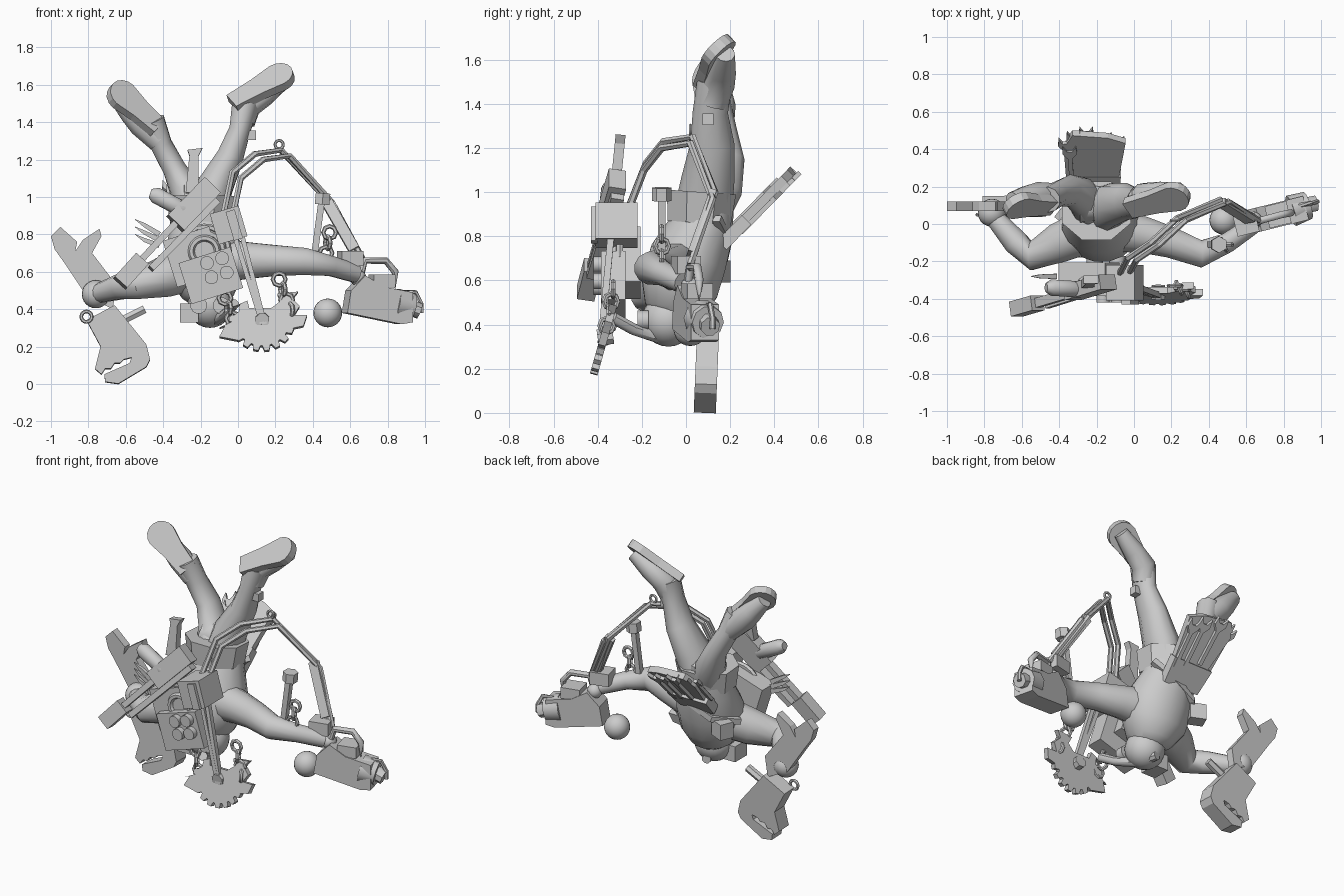
import bpy, bmesh, math
from mathutils import Vector as V, Matrix


def finish(name, bm, smooth=False):
    bmesh.ops.recalc_face_normals(bm, faces=bm.faces)
    me = bpy.data.meshes.new(name)
    bm.to_mesh(me)
    bm.free()
    ob = bpy.data.objects.new(name, me)
    bpy.context.collection.objects.link(ob)
    if smooth:
        bpy.context.view_layer.objects.active = ob
        ob.select_set(True)
        bpy.ops.object.shade_smooth_by_angle(angle=math.radians(45))
        ob.select_set(False)


def prism(name, pts, o, u, v, t):
    """Outline in the u,v plane, extruded to thickness t about it."""
    o, u, v = V(o), V(u).normalized(), V(v)
    v = (v - u * v.dot(u)).normalized()
    n = u.cross(v)
    bm = bmesh.new()
    f = bm.faces.new([bm.verts.new(o + u * a + v * b - n * t / 2) for a, b in pts])
    r = bmesh.ops.extrude_face_region(bm, geom=[f])
    bmesh.ops.translate(bm, vec=n * t, verts=[x for x in r['geom'] if isinstance(x, bmesh.types.BMVert)])
    finish(name, bm)


def block(name, c, w, h, t, u=(1, 0, 0), v=(0, 0, 1)):
    prism(name, [(-w/2, -h/2), (w/2, -h/2), (w/2, h/2), (-w/2, h/2)], c, u, v, t)


def bar(name, a, b, w, t, side=(0, 1, 0)):
    a, b = V(a), V(b)
    d = b - a
    block(name, (a + b) / 2, d.length, w, t, d, d.cross(V(side)))


def tube(name, pts, radii, sides=12, smooth=True):
    """Capped tube; each radius is a number or (x-ish, y-ish) pair."""
    pts = [V(p) for p in pts]
    if not isinstance(radii, list):
        radii = [radii] * len(pts)
    bm, rings = bmesh.new(), []
    ref = V((1, 0, 0)) if abs((pts[-1] - pts[0]).normalized().x) < .7 else V((0, 0, 1))
    for i, p in enumerate(pts):
        d = (pts[min(i + 1, len(pts) - 1)] - pts[max(i - 1, 0)]).normalized()
        e = (ref - d * ref.dot(d)).normalized()
        g = d.cross(e)
        r = radii[i] if isinstance(radii[i], tuple) else (radii[i],) * 2
        ang = [math.tau * (k + .5) / sides for k in range(sides)]
        rings.append([bm.verts.new(p + e * r[0] * math.cos(a) + g * r[1] * math.sin(a)) for a in ang])
    for A, B in zip(rings, rings[1:]):
        for k in range(sides):
            bm.faces.new((A[k], A[(k + 1) % sides], B[(k + 1) % sides], B[k]))
    bm.faces.new(rings[0])
    bm.faces.new(rings[-1])
    finish(name, bm, smooth)


def ball(name, c, r):
    bm = bmesh.new()
    bmesh.ops.create_uvsphere(bm, u_segments=20, v_segments=12, radius=r, matrix=Matrix.Translation(c))
    finish(name, bm, True)


def ring(name, c, R, r, axis=(0, 1, 0), seg=16):
    bpy.ops.mesh.primitive_torus_add(location=c, rotation=V(axis).to_track_quat('Z', 'Y').to_euler(),
        major_radius=R, minor_radius=r, major_segments=seg, minor_segments=6)
    bpy.context.object.name = name


# torso and head (upside down)
tube('torso', [(-.2, .09, .97), (-.2, .07, .84), (-.18, .01, .7), (-.17, -.03, .57), (-.16, -.05, .47), (-.16, -.06, .42)],
     [(.15, .13), (.17, .15), (.21, .18), (.2, .18), (.14, .14), (.08, .08)], 16)
tube('jacket_hem', [(-.2, .07, 1.0), (-.2, .06, .86)], [(.2, .17), (.175, .155)], 8, False)
ball('head', (-.15, -.08, .42), .12)
for x in (-.21, -.09):
    tube('goggle', [(x, -.17, .42), (x, -.22, .42)], .045, 12)
tube('breathing_hose', [(-.16, .02, .34), (-.12, -.12, .34), (-.06, -.24, .38), (-.02, -.33, .43)], .028, 8)
block('collar_pack', (-.26, -.12, .38), .1, .1, .12)
block('chest_pack', (-.24, -.27, .68), .26, .26, .13, (.95, 0, .3))
block('back_pouch', (-.36, .14, .64), .1, .1, .09, (.9, -.4, 0))
tube('strap', [(-.41, .03, .66), (-.3, .17, .7), (-.15, .19, .78), (-.03, .14, .88)], .025, 4, False)

# legs
tube('right_leg', [(-.16, .08, .93), (-.12, .1, 1.06), (-.04, .12, 1.22), (.01, .11, 1.36), (.04, .13, 1.5)],
     [(.1, .13), (.1, .12), (.075, .1), (.06, .08), (.075, .08)], 10)
tube('left_leg', [(-.24, .09, .93), (-.28, .15, 1.03), (-.34, .18, 1.15), (-.41, .16, 1.28), (-.46, .13, 1.41)],
     [(.1, .12), (.085, .11), (.065, .085), (.06, .07), (.07, .07)], 10)
tube('crotch', [(-.3, .1, .99), (-.2, .11, .98), (-.11, .1, .99)], .1, 8)
block('shin_tag', (.07, .1, 1.33), .05, .05, .05)


# boots: flat sole outline rounded at the toe, with a tapered upper
def boot(side, heel, toe, normal, ankle):
    heel, toe, n = V(heel), V(toe), V(normal)
    L, u = (toe - heel).length, (toe - heel).normalized()
    n = (n - u * n.dot(u)).normalized()
    out = [(-.03, -.055), (L * .5, -.065)]
    out += [(L + .085 * math.cos(a), .085 * math.sin(a)) for a in [math.pi * (k / 8 - .5) for k in range(9)]]
    out += [(L * .5, .065), (-.03, .055)]
    prism(side + '_sole', out, heel - n * .025, u, n.cross(u), .05)
    tube(side + '_boot_upper', [toe + u * .03 - n * .06, heel + u * L * .6 - n * .08, heel + u * .05 - n * .09, V(ankle)],
         [.045, .065, .075, .068], 10)


boot('right', (-.01, .075, 1.53), (.21, .13, 1.655), (-.3, -.7, .65), (.025, .12, 1.4))
boot('left', (-.44, .08, 1.4), (-.605, .08, 1.55), (.3, -.75, .55), (-.42, .15, 1.3))

# arms and hands
tube('right_arm', [(-.05, -.04, .66), (.06, -.06, .66), (.2, -.1, .66), (.36, -.16, .655), (.5, -.1, .63), (.63, -.01, .59)],
     [.115, .1, .085, .075, .055, .05])
tube('left_arm', [(-.28, -.05, .61), (-.4, -.1, .57), (-.55, -.17, .53), (-.63, -.1, .52), (-.76, .05, .48)],
     [.12, .11, .08, .07, .05])
ball('left_hand', (-.76, .06, .48), .075)
ball('right_hand', (.64, .02, .57), .045)
ball('hand_bulb', (.48, .02, .38), .077)

# pipe wrench held in the left hand
prism('wrench_lower_jaw', [(-.81, .34), (-.66, .42), (-.49, .21), (-.47, .13), (-.49, .09), (-.64, .0), (-.71, .01), (-.715, .05),
      (-.58, .11), (-.57, .14), (-.61, .13), (-.63, .11), (-.66, .11), (-.68, .08), (-.71, .08), (-.73, .05), (-.765, .08), (-.75, .14), (-.735, .2)],
      (0, .085, 0), (1, 0, .0), (0, .04, 1), .1)
prism('wrench_upper_jaw', [(-.67, .40), (-.65, .53), (-.78, .70), (-.73, .79), (-.74, .83), (-.83, .77), (-.87, .71), (-.86, .76),
      (-.95, .84), (-1, .79), (-.98, .72), (-.93, .65), (-.81, .47)], (0, .095, 0), (1, 0, 0), (0, 0, 1), .05)
ring('wrench_ring', (-.81, .05, .36), .028, .01)
tube('wrench_screw', [(-.62, .08, .34), (-.5, .08, .4)], .025, 6, False)

# power tool on the right hand
u = V((.97, .24, 0))
prism('tool_body', [(0, .38), (.02, .5), (.1, .58), (.2, .52), (.36, .49), (.36, .33), (.3, .32)], (.57, 0, 0), u, (0, 0, 1), .13)
tube('tool_nose', [(.84, .07, .43), (.93, .1, .41)], [.085, .075], 10)
tube('tool_tip', [(.92, .1, .41), (.97, .11, .39)], .045, 8)
tube('tool_pipe', [(.66, .01, .6), (.68, .02, .66), (.79, .05, .66), (.84, .06, .6), (.84, .06, .5)], .02, 8)
tube('nose_hook', [(.88, .1, .49), (.95, .11, .49), (.98, .12, .43), (.98, .12, .38)], .013, 6)
block('tool_collar', (.77, .05, .55), .12, .07, .12, u)
block('wrist_block', (.6, 0, .67), .12, .08, .11, u)

# jointed support frame: two parallel rods over the arm
path = [(-.08, -.27, .9), (-.03, -.18, 1.13), (.09, -.1, 1.23), (.23, .03, 1.25), (.46, .13, 1.0), (.62, .03, .7)]
for k in (0, 1):
    tube('frame_rod', [V(q) + V((.045, -.01, -.03)) * k for q in path], .017, 6, False)
bar('frame_plate', (.46, .12, 1.0), (.62, .02, .72), .03, .06, (1, 0, 0))
ring('frame_hook', (.22, .02, 1.28), .022, .008)

# hanging socket with its chain
bar('socket_rod', (.45, -.11, 1.0), (.41, -.11, .7), .035, .035)
tube('socket_head', [(.45, -.11, .96), (.455, -.11, 1.02)], .045, 6, False)


def chain(start, step, n):
    for k in range(n):
        ring('chain_link', V(start) + V(step) * k, .034, .012, (0, 1, 0) if k % 2 == 0 else (.9, .4, 0), 8)


chain((.49, -.11, .81), (-.01, 0, -.055), 3)
chain((-.07, -.34, .46), (.02, -.01, -.055), 3)
chain((.22, -.33, .56), (.02, -.01, -.055), 4)

# engine on the chest
t, s = V((.955, 0, .3)), V((-.3, 0, .955))
block('engine', (-.145, -.33, .58), .29, .23, .11, t, s)
for a, b in ((.0, .07), (.085, .07), (.0, -.01), (.085, -.01)):
    c = V((-.145, -.38, .58)) + t * a + s * b
    tube('engine_bolt', [c, c - V((0, .04, 0))], .037, 12)
for R in (.13, .1, .07):
    ring('coil', (-.18, -.3 - (.13 - R) * .6, .71), R, .018, seg=20)
block('gearbox', (-.05, -.315, .85), .16, .17, .19, (.96, 0, .28), (-.28, 0, .96))
block('gearbox_cap', (-.02, -.415, .85), .05, .16, .03, (.96, 0, .28), (-.28, 0, .96))
for k in (0, .04):
    bar('drive_rod', (-.02 + k, -.34, .8), (.13 + k / 3, -.385, .32), .025, .03)

# toothed wheel and clamp plates
pts = []
for i in range(10):
    for da, r in ((.0, .15), (.2, .178), (.65, .178), (.8, .15)):
        a = math.radians(172 + (i + da) * 196 / 10)
        pts.append((r * math.cos(a), r * math.sin(a)))
pts += [(.14, .06), (.1, .1), (.05, .06), (-.05, .06), (-.1, .06)]
w = dict(o=(.13, -.37, .345), u=(1, 0, 0), v=(0, .27, .96), t=.035)
prism('toothed_wheel', pts, **w)
prism('left_clamp', [(-.23, -.1), (-.2, -.04), (-.23, -.05), (-.13, .0), (-.12, .08), (-.17, .06), (-.08, .1), (-.06, .02), (-.13, -.12)], **w)
prism('right_clamp', [(.08, .14), (.19, .15), (.16, .11), (.2, .07), (.17, .02), (.24, .02), (.22, -.04), (.13, -.06), (.11, .06)], **w)
tube('wheel_hub', [(.13, -.4, .34), (.13, -.33, .35)], .04, 8, False)

# diagonal gun-like arm on the front left
A, B, C = V((-.63, -.455, .54)), V((-.44, -.4, .75)), V((-.14, -.31, 1.06))
bar('arm_end', A, A.lerp(B, .6), .09, .08)
bar('arm_lower', A.lerp(B, .5), B + (C - B) * .4, .035, .05)
bar('arm_rail', A.lerp(B, .6) + V((.05, 0, -.05)), C + V((.03, 0, -.08)), .035, .06)
bar('arm_body', B + (C - B) * .35, C, .12, .08)
tube('canister', [(-.47, -.34, 1.02), (-.44, -.34, 1.01), (-.29, -.35, .93), (-.26, -.35, .91)], [.025, .045, .045, .025], 12)
prism('fork', [(-.05, -.2), (.02, -.2), (.02, 0), (.04, .04), (-.04, .03), (-.03, 0)], (-.23, -.3, 1.22), (1, 0, 0), (0, .1, 1), .045)
for k in range(3):
    tube('fin', [(-.42, -.28, .74 + k * .03), (-.5, -.28, .77 + k * .04), (-.55, -.28, .8 + k * .04)], [.02, .015, .002], 4, False)

# tool rack on the back with spanners fanned beside it
slope, flat = V((0, .7, .715)), V((0, -.715, .7))
prism('rack_board', [(-.1, -.15), (.1, -.15), (.155, .25), (.06, .29), (-.13, .31), (-.17, .22)], (-.2, .27, .88), (1, 0, 0), slope, .04)
prism('rack_pocket', [(-.13, -.14), (.12, -.14), (.13, .02), (-.15, .02)], (-.2, .26, .86), (1, 0, 0), slope, .06)
half = [(.012, 0), (.012, .22), (.04, .26), (.035, .31), (.015, .275)]
spanner = half + [(-a, b) for a, b in reversed(half)]
for x, h, f in ((-.35, -.03, .01), (-.31, .0, -.01), (-.25, .01, -.03), (-.16, -.03, -.03), (-.1, -.06, -.03), (-.33, -.08, .02)):
    lean = slope + V((.4 * (x + .2), 0, 0))
    prism('spanner', spanner, V((x, .27, .88)) + slope * h + flat * f, V((1, 0, 0)) - lean * lean.x, lean, .02)
